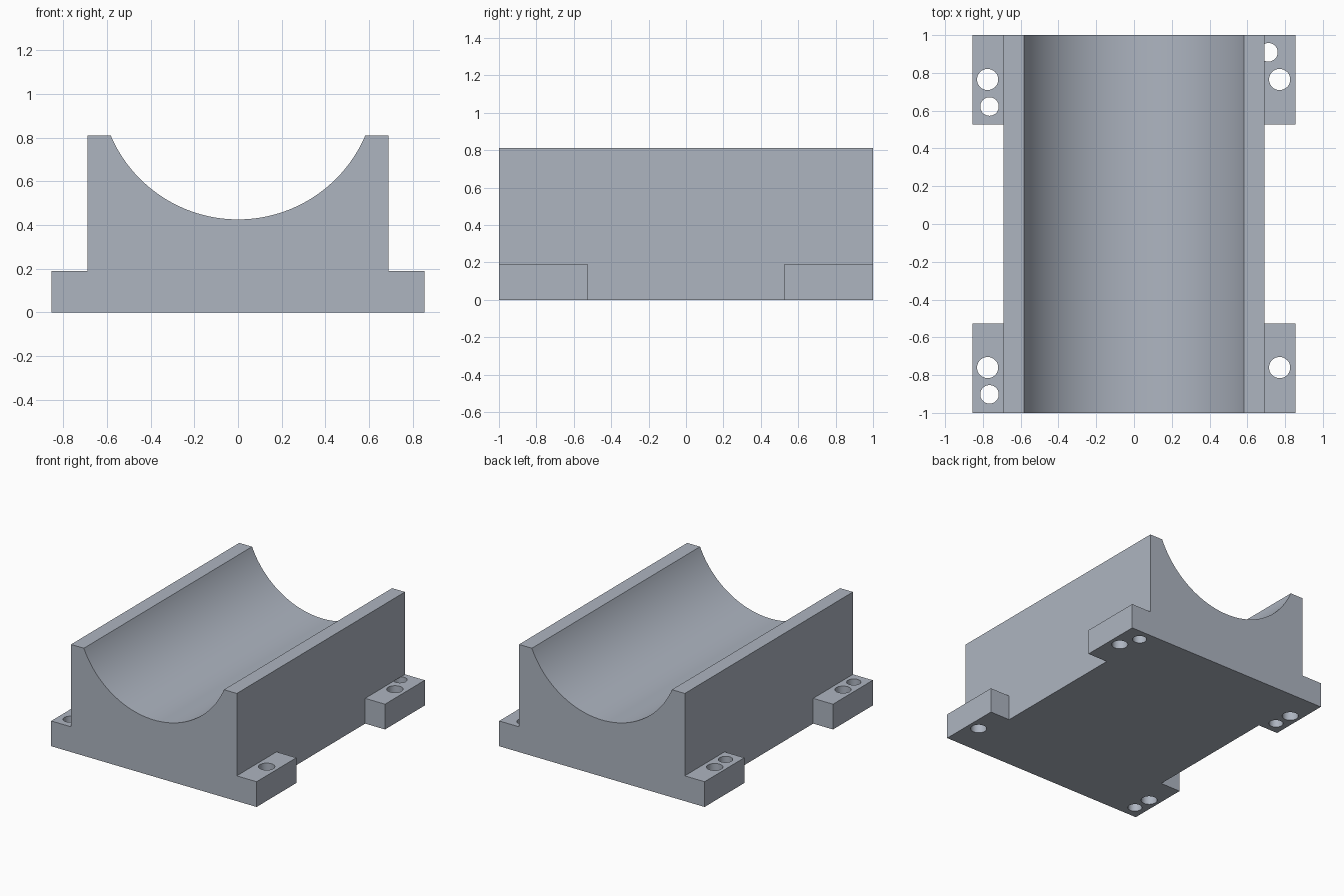
import bpy, bmesh, math
from mathutils import Matrix

cube = bpy.data.objects.get("Cube")
if cube:
    bpy.data.objects.remove(cube)

HALF_LEN, BODY_X, TAB_X = 1.0, 0.69, 0.855
TAB_Z, TOP_Z, TAB_START = 0.19, 0.81, 0.527
TROUGH_R, TROUGH_Z, RIM_X = 0.635, 1.061, 0.583

grey = bpy.data.materials.new("blue grey")
grey.use_nodes = True
colour = (0.42, 0.46, 0.53, 1)
grey.diffuse_color = colour
grey.node_tree.nodes["Principled BSDF"].inputs["Base Color"].default_value = colour


def make_object(name, bm):
    bmesh.ops.recalc_face_normals(bm, faces=bm.faces)
    mesh = bpy.data.meshes.new(name)
    bm.to_mesh(mesh)
    bm.free()
    mesh.materials.append(grey)
    obj = bpy.data.objects.new(name, mesh)
    bpy.context.collection.objects.link(obj)
    return obj


def box(name, x0, x1, y0, y1, z0, z1):
    bm = bmesh.new()
    place = Matrix.Translation(((x0 + x1) / 2, (y0 + y1) / 2, (z0 + z1) / 2))
    size = Matrix.Diagonal((x1 - x0, y1 - y0, z1 - z0, 1))
    bmesh.ops.create_cube(bm, size=1, matrix=place @ size)
    return make_object(name, bm)


def drill(name, x, y, radius, z0, z1):
    bm = bmesh.new()
    bmesh.ops.create_cone(bm, cap_ends=True, segments=48, radius1=radius,
                          radius2=radius, depth=z1 - z0,
                          matrix=Matrix.Translation((x, y, (z0 + z1) / 2)))
    return make_object(name, bm)


def cut(target, cutter):
    cutter.hide_render = True
    mod = target.modifiers.new("cut", "BOOLEAN")
    mod.operation = "DIFFERENCE"
    mod.solver = "EXACT"
    mod.object = cutter
    bpy.ops.object.select_all(action="DESELECT")
    bpy.context.view_layer.objects.active = target
    target.select_set(True)
    bpy.ops.object.modifier_apply(modifier=mod.name)
    bpy.data.objects.remove(cutter)


# Cradle body: stepped profile with a round trough, extruded along y
profile = [(-BODY_X, TOP_Z), (-BODY_X, TAB_Z), (-TAB_X, TAB_Z), (-TAB_X, 0),
           (TAB_X, 0), (TAB_X, TAB_Z), (BODY_X, TAB_Z), (BODY_X, TOP_Z)]
span = math.asin(RIM_X / TROUGH_R)
STEPS = 64
for i in range(STEPS + 1):
    a = span * (1 - 2 * i / STEPS)
    z = TOP_Z if i in (0, STEPS) else TROUGH_Z - TROUGH_R * math.cos(a)
    profile.append((TROUGH_R * math.sin(a), z))

bm = bmesh.new()
end = bm.faces.new([bm.verts.new((x, -HALF_LEN, z)) for x, z in profile])
ext = bmesh.ops.extrude_face_region(bm, geom=[end], use_keep_orig=True)
bmesh.ops.translate(bm, vec=(0, 2 * HALF_LEN, 0),
                    verts=[g for g in ext["geom"] if isinstance(g, bmesh.types.BMVert)])
cradle = make_object("cradle_block", bm)

# Side notches leave a mounting tab at each corner
for side in (-1, 1):
    x0, x1 = sorted((side * BODY_X, side * 1.1))
    cut(cradle, box("notch_cutter", x0, x1, -TAB_START, TAB_START, -0.2, 1.2))

# Screw holes through the tabs
for x, y, r in [(-0.775, 0.765, 0.056), (-0.775, -0.76, 0.056),
                (0.771, 0.765, 0.056), (0.771, -0.76, 0.056),
                (-0.765, 0.622, 0.049), (-0.765, -0.902, 0.049)]:
    cut(cradle, drill("hole_cutter", x, y, r, -0.1, TAB_Z + 0.1))

# Offset hole runs partly under the body wall, stopping at tab height
cut(cradle, drill("hole_cutter", 0.712, 0.909, 0.049, -0.1, TAB_Z))

bpy.ops.object.select_all(action="DESELECT")
cradle.select_set(True)
bpy.context.view_layer.objects.active = cradle
bpy.ops.object.shade_smooth_by_angle(angle=math.radians(30))
